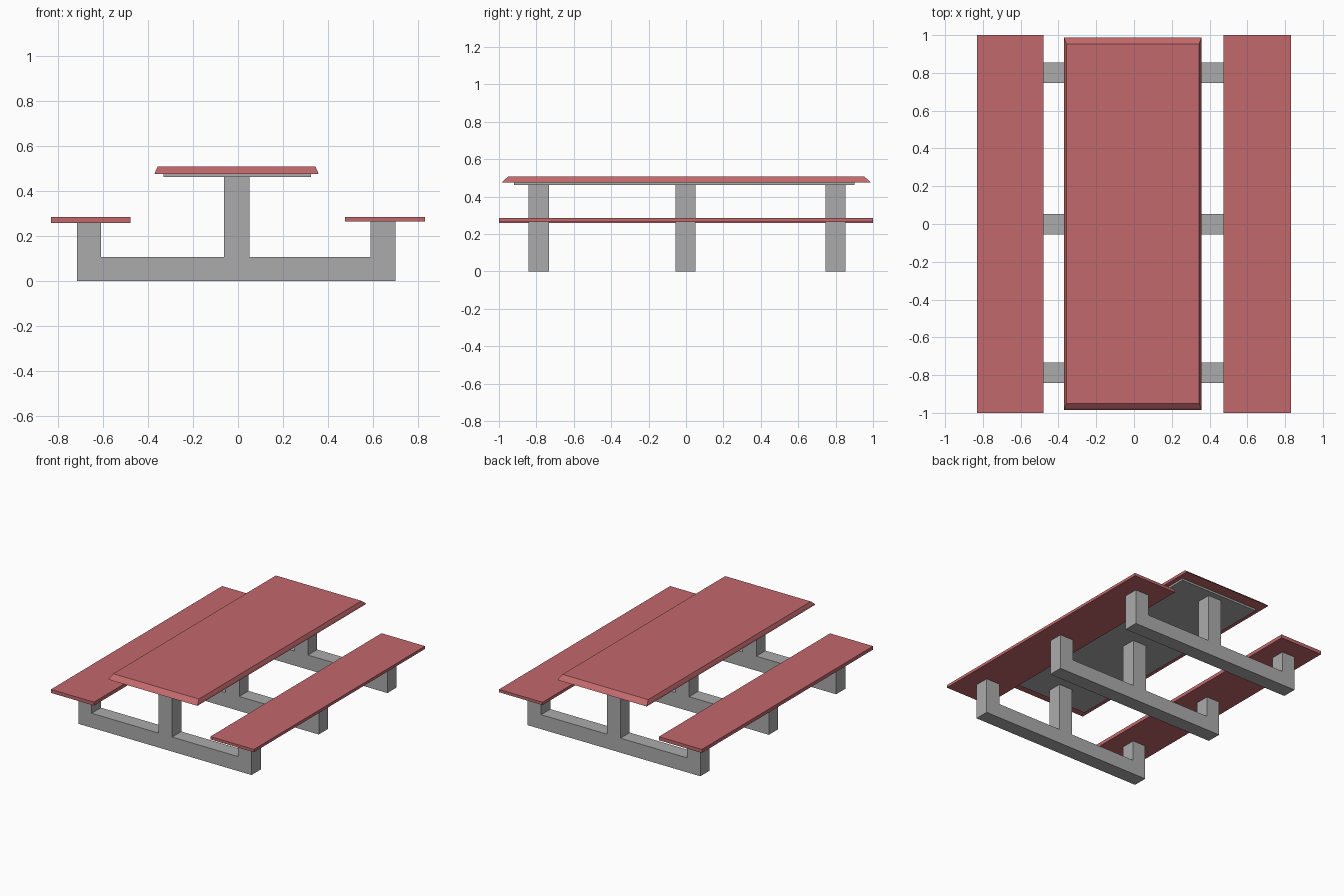
import bpy
import bmesh

cube = bpy.data.objects.get("Cube")
if cube:
    bpy.data.objects.remove(cube, do_unlink=True)


def make_material(name, rgb):
    mat = bpy.data.materials.new(name)
    mat.use_nodes = True
    color = (*rgb, 1)
    mat.diffuse_color = color
    mat.node_tree.nodes["Principled BSDF"].inputs["Base Color"].default_value = color
    return mat


red = make_material("muted_red", (0.54, 0.14, 0.15))
grey = make_material("concrete_grey", (0.41, 0.41, 0.41))


def finish(name, bm, mat):
    bmesh.ops.recalc_face_normals(bm, faces=bm.faces)
    mesh = bpy.data.meshes.new(name)
    bm.to_mesh(mesh)
    bm.free()
    mesh.materials.append(mat)
    obj = bpy.data.objects.new(name, mesh)
    bpy.context.collection.objects.link(obj)
    return obj


def loft(name, rings, mat):
    """Skin a stack of closed loops and cap both ends."""
    bm = bmesh.new()
    loops = [[bm.verts.new(p) for p in ring] for ring in rings]
    n = len(loops[0])
    for low, high in zip(loops, loops[1:]):
        for i in range(n):
            j = (i + 1) % n
            bm.faces.new((low[i], low[j], high[j], high[i]))
    bm.faces.new(loops[0])
    bm.faces.new(loops[-1])
    return finish(name, bm, mat)


def rectangle(x0, x1, y0, y1, z):
    return [(x0, y0, z), (x1, y0, z), (x1, y1, z), (x0, y1, z)]


def slab(name, x, y, z, mat):
    return loft(name, [rectangle(*x, *y, h) for h in z], mat)


# Three support frames: floor beam, two bench posts and a central table post
frame_profile = [
    (-0.715, 0), (0.70, 0), (0.70, 0.265), (0.587, 0.265),
    (0.587, 0.107), (0.05, 0.107), (0.05, 0.462), (-0.062, 0.462),
    (-0.062, 0.107), (-0.608, 0.107), (-0.608, 0.26), (-0.715, 0.26),
]
for label, y in (("front", -0.787), ("middle", -0.002), ("back", 0.8)):
    rings = [[(x, y + side, z) for x, z in frame_profile] for side in (-0.054, 0.054)]
    loft(label + "_support_frame", rings, grey)

# Benches
slab("right_bench", (-0.83, -0.478), (-1, 1), (0.259, 0.285), red)
slab("left_bench", (0.474, 0.83), (-1, 1), (0.264, 0.285), red)

# Plate under the table top
slab("table_under_plate", (-0.33, 0.323), (-0.92, 0.90), (0.461, 0.475), grey)

# Table top with sloping edges
edge_steps = [(0, 0, 0.475), (0.003, 0.01, 0.486), (0.013, 0.036, 0.508)]
loft("table_top", [
    rectangle(-0.37 + dx, 0.357 - dx, -0.985 + dy, 0.988 - dy, z)
    for dx, dy, z in edge_steps
], red)
